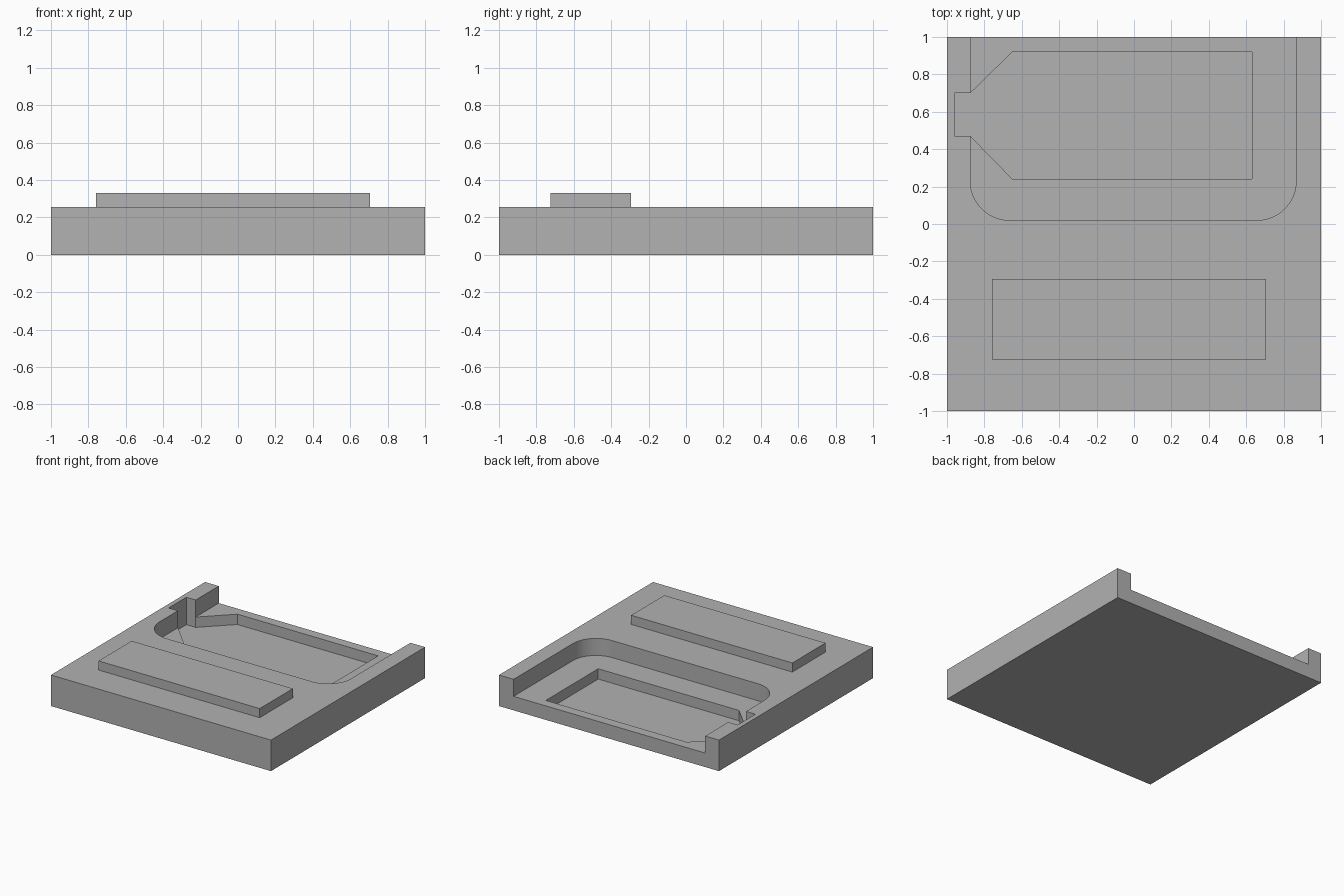
import bpy, bmesh, math

if "Cube" in bpy.data.objects:
    bpy.data.objects.remove(bpy.data.objects["Cube"])

grey = bpy.data.materials.new("light_grey")
grey.diffuse_color = (0.445, 0.445, 0.445, 1)
grey.use_nodes = True
grey.node_tree.nodes["Principled BSDF"].inputs["Base Color"].default_value = grey.diffuse_color


def prism(name, outline, z0, z1):
    """Extrude a counter-clockwise outline from z0 to z1."""
    bm = bmesh.new()
    base = bm.faces.new([bm.verts.new((x, y, z0)) for x, y in outline])
    ext = bmesh.ops.extrude_face_region(bm, geom=[base], use_keep_orig=True)
    top = [g for g in ext["geom"] if isinstance(g, bmesh.types.BMVert)]
    bmesh.ops.translate(bm, verts=top, vec=(0, 0, z1 - z0))
    bmesh.ops.recalc_face_normals(bm, faces=bm.faces)
    mesh = bpy.data.meshes.new(name)
    bm.to_mesh(mesh)
    bm.free()
    obj = bpy.data.objects.new(name, mesh)
    obj.data.materials.append(grey)
    bpy.context.collection.objects.link(obj)
    return obj


def rect(x0, x1, y0, y1):
    return [(x0, y0), (x1, y0), (x1, y1), (x0, y1)]


def arc(cx, cy, r, a0, a1, n=16):
    angles = [math.radians(a0 + (a1 - a0) * i / n) for i in range(n + 1)]
    return [(cx + r * math.cos(a), cy + r * math.sin(a)) for a in angles]


TOP, SHELF, FLOOR = 0.255, 0.115, 0.03

# Square base plate
base = prism("base_plate", rect(-1, 1, -1, 1), 0, TOP)

# Rounded recess, open at the back edge
L, R, F, rad = -0.875, 0.867, 0.02, 0.21
recess = prism("recess_cutter",
               arc(L + rad, F + rad, rad, 180, 270)
               + arc(R - rad, F + rad, rad, 270, 360)
               + [(R, 1.2), (L, 1.2)], SHELF, 0.5)

# Deeper tapered pocket with a side notch that runs up through the rim
pocket = prism("pocket_cutter",
               [(-0.96, 0.47), (L, 0.47), (-0.65, 0.24), (0.63, 0.24),
                (0.63, 0.92), (-0.65, 0.92), (L, 0.70), (-0.96, 0.70)],
               FLOOR, 0.6)

for cutter in (recess, pocket):
    mod = base.modifiers.new(cutter.name, "BOOLEAN")
    mod.operation = "DIFFERENCE"
    mod.solver = "EXACT"
    mod.object = cutter

# Bake the cuts, then remove the cutters
graph = bpy.context.evaluated_depsgraph_get()
cut_mesh = bpy.data.meshes.new_from_object(base.evaluated_get(graph))
base.modifiers.clear()
base.data = cut_mesh
for cutter in (recess, pocket):
    bpy.data.objects.remove(cutter)

# Raised bar on the front half
prism("raised_bar", rect(-0.76, 0.705, -0.725, -0.295), TOP, 0.33)

# Smooth the rounded corners only
bpy.context.view_layer.objects.active = base
base.select_set(True)
bpy.ops.object.shade_smooth_by_angle(angle=math.radians(30))
